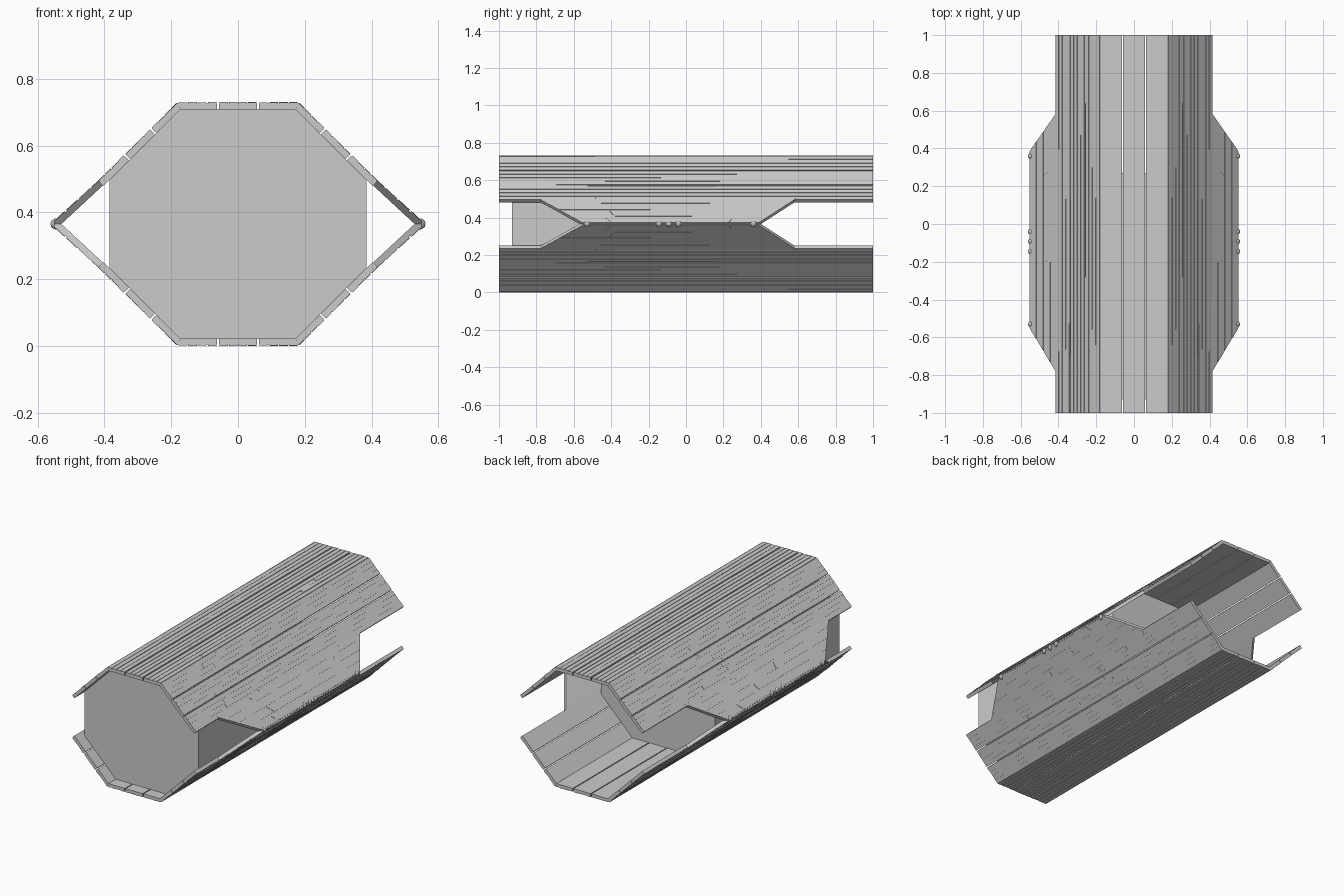
import bpy, bmesh, random
from mathutils import Vector

if "Cube" in bpy.data.objects:
    bpy.data.objects.remove(bpy.data.objects["Cube"])

random.seed(4)
CZ = 0.3655          # mid height, mirror plane


def finish(name, bm, mirror=None):
    bmesh.ops.recalc_face_normals(bm, faces=bm.faces)
    me = bpy.data.meshes.new(name)
    bm.to_mesh(me)
    bm.free()
    ob = bpy.data.objects.new(name, me)
    ob.location.z = CZ
    bpy.context.collection.objects.link(ob)
    if mirror:
        mod = ob.modifiers.new("Mirror", 'MIRROR')
        mod.use_axis = mirror
        mod.use_mirror_merge = False
    return ob


def slab(bm, p, q, yp, yq, lo, hi, in_p=0.0, in_q=0.0):
    """Board between section points p and q; yp/yq are its y ranges at each edge,
    lo/hi its offsets along the outward normal, in_p/in_q mitre the inner edges."""
    p, q = Vector(p), Vector(q)
    d = (q - p).normalized()
    n = Vector((-d.y, d.x))
    ring = [p + n * hi, q + n * hi, q + n * lo - d * in_q, p + n * lo + d * in_p]
    ys = [yp, yq, yq, yp]
    a = [bm.verts.new((c.x, y[0], c.y)) for c, y in zip(ring, ys)]
    b = [bm.verts.new((c.x, y[1], c.y)) for c, y in zip(ring, ys)]
    bm.faces.new(a)
    bm.faces.new(b[::-1])
    for i in range(4):
        j = (i + 1) % 4
        bm.faces.new((a[i], b[i], b[j], a[j]))


def panel(name, p, q, yp, yq, planks, mirror, mitre_p=0.0, mitre_q=0.0):
    """Row of planks with thin raised strips of uneven height on the outside."""
    p, q = Vector(p), Vector(q)
    bm = bmesh.new()

    def at(t):
        y = [yp[k] + (yq[k] - yp[k]) * t for k in (0, 1)]
        return p.lerp(q, t), y

    gap = 0.008
    for i in range(planks):
        t0 = i / planks + (gap if i else 0)
        t1 = (i + 1) / planks - (gap if i < planks - 1 else 0)
        (a, ya), (b, yb) = at(t0), at(t1)
        slab(bm, a, b, ya, yb, -0.018, 0,
             mitre_p if i == 0 else 0, mitre_q if i == planks - 1 else 0)
        # raised strips, broken along their length
        for s in range(4):
            s0 = t0 + (t1 - t0) * (s + 0.06) / 4
            s1 = t0 + (t1 - t0) * (s + 0.94) / 4
            (c, yc), (e, ye) = at(s0), at(s1)
            cuts = [0, random.uniform(0.15, 0.45), random.uniform(0.55, 0.85), 1]
            for u, v in zip(cuts, cuts[1:]):
                r = [(y[0] + (y[1] - y[0]) * u, y[0] + (y[1] - y[0]) * v)
                     for y in (yc, ye)]
                slab(bm, c, e, r[0], r[1], -0.002, random.uniform(0.0015, 0.004))
    return finish(name, bm, mirror)


# Half section of the hull, relative to mid height
ridge, eave = (0.18, 0.3615), (0.416, 0.127)
full = (-1, 1)
panel("flat_hull_panels", (-0.18, 0.3615), ridge, full, full, 3,
      (False, False, True), 0.0075, 0.0075)
panel("sloped_hull_panels", ridge, eave, full, full, 3,
      (True, False, True), 0.0075, 0)

# Tapered side wings closing the middle of the hull
panel("side_wings", (0.402, 0.142), (0.552, 0.003), (-0.80, 0.60), (-0.55, 0.385), 1,
      (True, False, True))

# Solid inner body
bm = bmesh.new()
quarter = [(0.172, 0.344), (0.384, 0.132)]
sec = quarter + [(x, -z) for x, z in quarter[::-1]]
sec += [(-x, -z) for x, z in sec]
f = bm.faces.new([bm.verts.new((x, -0.93, z)) for x, z in sec])
ext = bmesh.ops.extrude_face_region(bm, geom=[f], use_keep_orig=True)
bmesh.ops.translate(bm, vec=(0, 1.2, 0),
                    verts=[v for v in ext["geom"] if isinstance(v, bmesh.types.BMVert)])
finish("inner_body", bm)

# Small round lamps along the wing tips
bm = bmesh.new()
for y in (-0.53, -0.145, -0.092, -0.04, 0.36):
    made = bmesh.ops.create_icosphere(bm, subdivisions=2, radius=0.017)
    bmesh.ops.translate(bm, vec=(0.545, y, 0), verts=made["verts"])
finish("wing_tip_lamps", bm, (True, False, False))
